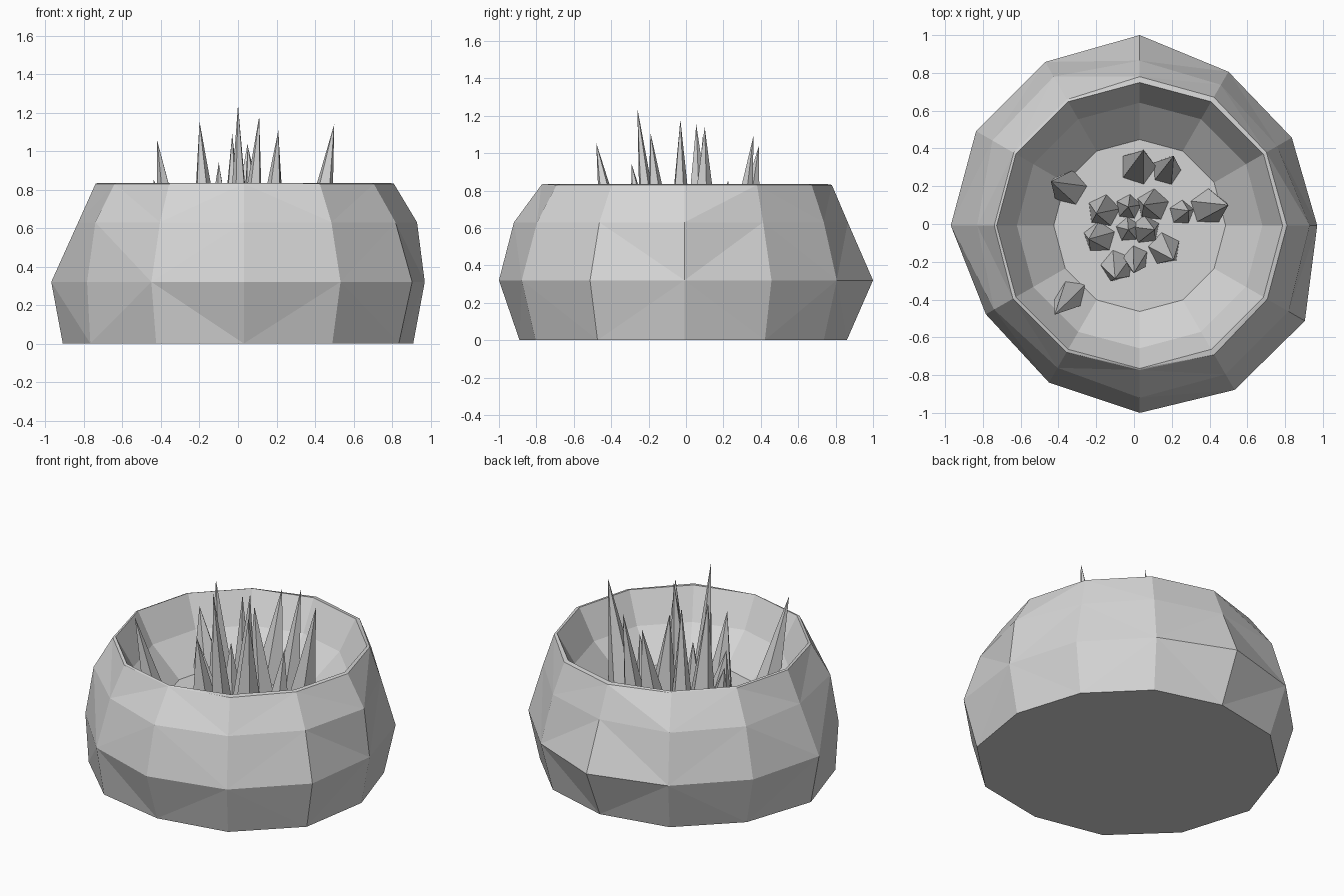
import bpy, bmesh, math

if "Cube" in bpy.data.objects:
    bpy.data.objects.remove(bpy.data.objects["Cube"])

SIDES = 12
CENTRE_X, CENTRE_Y = 0.03, -0.008


def material(name, colour):
    mat = bpy.data.materials.new(name)
    mat.use_nodes = True
    mat.diffuse_color = colour
    mat.node_tree.nodes["Principled BSDF"].inputs["Base Color"].default_value = colour
    return mat


STONE = material("pale grey stone", (0.66, 0.66, 0.66, 1))


def finish(bm, name):
    bmesh.ops.recalc_face_normals(bm, faces=bm.faces)
    mesh = bpy.data.meshes.new(name)
    bm.to_mesh(mesh)
    bm.free()
    mesh.materials.append(STONE)
    obj = bpy.data.objects.new(name, mesh)
    bpy.context.collection.objects.link(obj)


def ring(bm, z, radii):
    verts = []
    for i, r in enumerate(radii):
        a = math.tau * i / SIDES
        verts.append(bm.verts.new((CENTRE_X + r * math.cos(a), CENTRE_Y + r * math.sin(a), z)))
    return verts


def bridge(bm, low, high, phase):
    # Facets with diagonals that alternate around the bowl
    for i in range(SIDES):
        j = (i + 1) % SIDES
        a, b, c, d = low[i], low[j], high[j], high[i]
        if (i + phase) % 2:
            bm.faces.new((a, b, d))
            bm.faces.new((b, c, d))
        else:
            bm.faces.new((a, b, c))
            bm.faces.new((a, c, d))


# Rough-hewn bowl: radii run anticlockwise from +x
base = [.88, .86, .86, .868, .90, .91, .94, .92, .91, .882, .92, .93]
belly = [.94, .93, .94, 1.008, 1.0, 1.0, 1.0, .94, .96, .992, 1.005, 1.01]
shoulder = [.90, .84, .86, .873, .91, .90, .86, .89, .87, .912, .91, .91]
rim = [.78, .775, .785, .788, .77, .77, .77, .775, .775, .765, .79, .78]

bm = bmesh.new()
rings = [ring(bm, 0, base), ring(bm, .32, belly), ring(bm, .63, shoulder),
         ring(bm, .83, rim), ring(bm, .835, [.757] * SIDES),
         ring(bm, .64, [.65] * SIDES), ring(bm, .46, [.455] * SIDES)]
for n, (low, high) in enumerate(zip(rings, rings[1:])):
    bridge(bm, low, high, 1 if n == 0 else 0)
bm.faces.new(rings[0])
bm.faces.new(rings[-1])
finish(bm, "bowl")

# Leaning five-sided spikes: base x, y, base radius, tip x, y, z
spikes = [
    (.02, .30, .10, .05, .39, 1.04), (.17, .28, .08, .21, .36, 1.09),
    (-.34, .19, .10, -.44, .225, .855), (-.16, .07, .09, -.20, .055, 1.155),
    (-.03, .09, .07, -.03, .09, 1.09), (.10, .10, .09, .05, .10, 1.03),
    (.25, .06, .07, .29, .07, .82), (.39, .09, .10, .50, .10, 1.14),
    (-.18, -.07, .09, -.24, -.08, .80), (-.03, -.03, .07, -.03, -.03, .82),
    (.06, -.03, .08, .11, -.03, 1.18), (.16, -.13, .09, .21, -.19, 1.11),
    (.01, -.18, .07, .00, -.26, 1.24), (-.09, -.22, .09, -.10, -.29, .94),
    (-.33, -.37, .09, -.42, -.48, 1.055),
]
for n, (x, y, r, tx, ty, tz) in enumerate(spikes):
    bm = bmesh.new()
    tip = bm.verts.new((tx, ty, tz))
    foot = []
    for k in range(5):
        a = math.tau * k / 5 + n * 1.3
        foot.append(bm.verts.new((x + r * math.cos(a), y + r * math.sin(a), .44)))
    for k in range(5):
        bm.faces.new((foot[k], foot[(k + 1) % 5], tip))
    bm.faces.new(foot)
    finish(bm, f"spike_{n + 1}")
